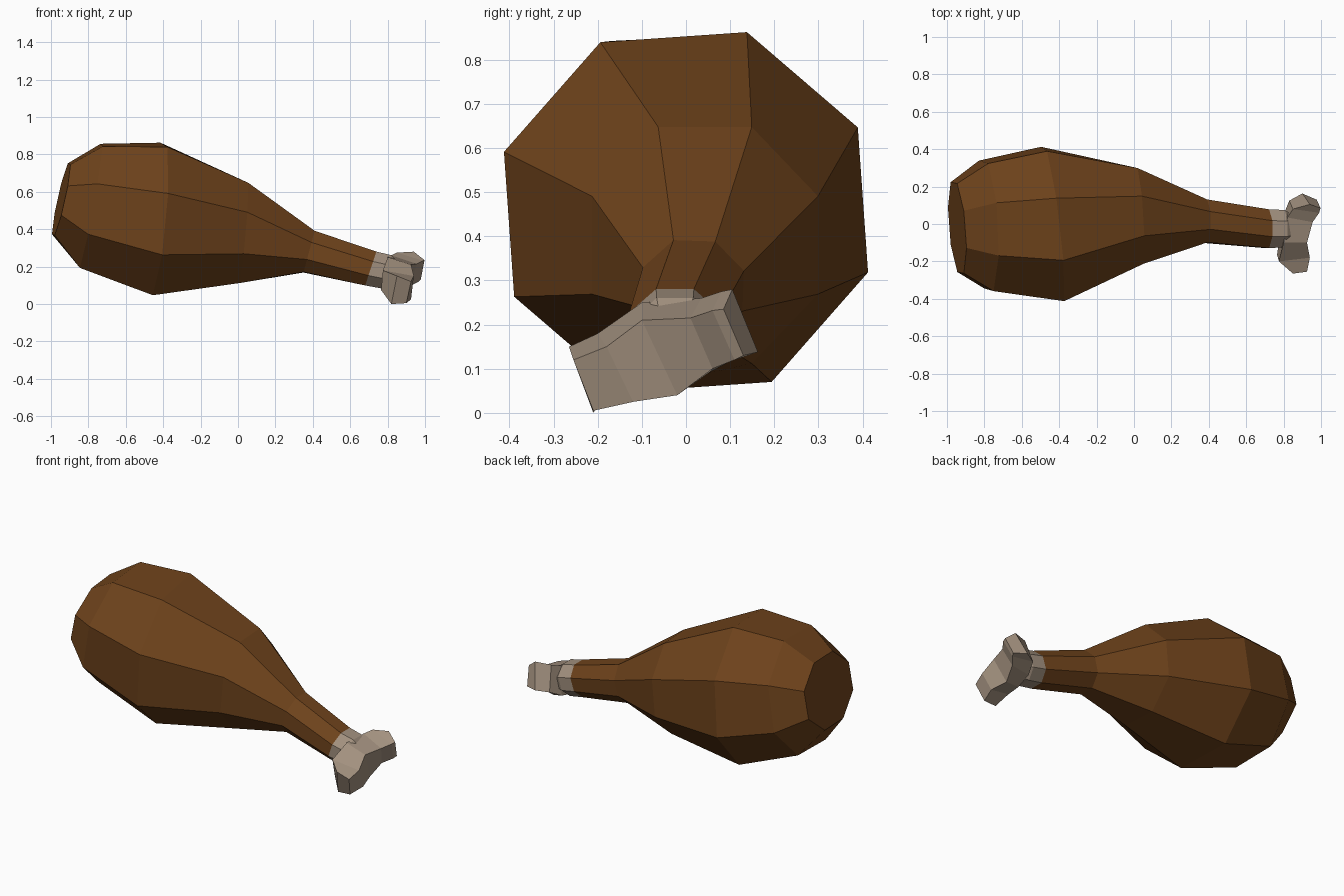
import bpy, bmesh, math

def material(name, rgb):
    m = bpy.data.materials.new(name)
    m.diffuse_color = (*rgb, 1)
    return m

def ring(cx, cy, cz, ry, rz, a, b, rot=0):
    # tilted octagon: a and b lean its plane along z and y
    pts = []
    for i in range(8):
        t = math.radians(22.5 + 45 * i + rot)
        dy, dz = ry * math.cos(t), rz * math.sin(t)
        pts.append((cx + a * dz + b * dy, cy + dy, cz + dz))
    return pts

def loft(name, sections, mat):
    bm = bmesh.new()
    loops = [[bm.verts.new(p) for p in s] for s in sections]
    n = len(loops[0])
    for p, q in zip(loops, loops[1:]):
        for i in range(n):
            j = (i + 1) % n
            bm.faces.new((p[i], p[j], q[j], q[i]))
    bm.faces.new(loops[0])
    bm.faces.new(loops[-1])
    bmesh.ops.recalc_face_normals(bm, faces=bm.faces)
    me = bpy.data.meshes.new(name)
    bm.to_mesh(me)
    bm.free()
    ob = bpy.data.objects.new(name, me)
    me.materials.append(mat)
    bpy.context.collection.objects.link(ob)
    return ob

brown = material("roast_brown", (0.155, 0.055, 0.011))
ivory = material("bone_ivory", (0.36, 0.28, 0.21))

# meat: octagonal rings from the blunt end to the shank
shank_end = ring(0.71, -0.025, 0.19, 0.112, 0.098, 0.33, 0.0)
loft("meat", [
    ring(-0.945, -0.02, 0.56, 0.26, 0.205, 0.22, -0.08, 2),
    ring(-0.79, -0.01, 0.525, 0.37, 0.352, 0.185, -0.05, 3),
    ring(-0.435, 0.0, 0.455, 0.435, 0.43, 0.09, -0.12, 4),
    ring(0.025, 0.043, 0.38, 0.277, 0.29, 0.09, -0.06, 0),
    ring(0.38, 0.015, 0.28, 0.124, 0.119, 0.27, 0.0, -2),
    shank_end], brown)

# bone neck, flush with the shank and running into the knuckle
loft("bone_neck", [
    shank_end,
    ring(0.795, -0.025, 0.172, 0.108, 0.096, 0.3, 0.0),
    ring(0.86, -0.03, 0.15, 0.07, 0.06, 0.25, 0.0)], ivory)

# knuckle: two-lobed bar; each section is outer top, outer bottom, inner bottom, inner top
loft("bone_knuckle", [
    [(0.925, -0.255, 0.12), (0.90, -0.21, 0.005), (0.82, -0.21, 0.0), (0.85, -0.265, 0.15)],
    [(0.94, -0.18, 0.15), (0.925, -0.12, 0.025), (0.765, -0.165, 0.075), (0.775, -0.20, 0.18)],
    [(0.925, -0.10, 0.21), (0.90, -0.02, 0.04), (0.78, -0.06, 0.07), (0.80, -0.10, 0.25)],
    [(0.955, 0.01, 0.215), (0.925, 0.06, 0.10), (0.80, 0.05, 0.09), (0.82, 0.035, 0.26)],
    [(0.99, 0.06, 0.232), (0.967, 0.11, 0.12), (0.83, 0.125, 0.13), (0.85, 0.08, 0.275)],
    [(0.997, 0.085, 0.235), (0.977, 0.13, 0.13), (0.90, 0.163, 0.138), (0.94, 0.105, 0.28)]], ivory)
